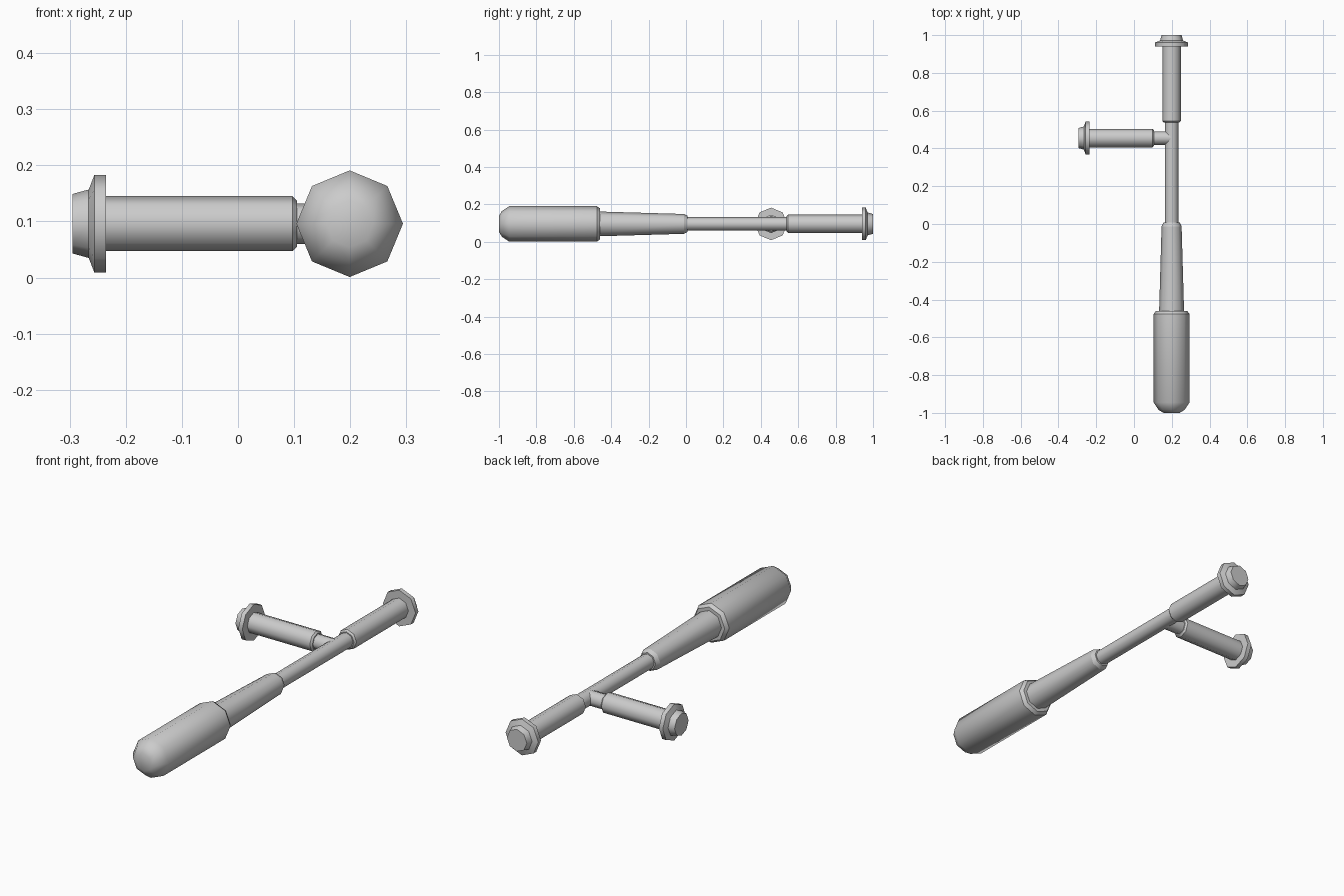
import bpy, bmesh
from math import cos, sin, tau
from mathutils import Vector

if "Cube" in bpy.data.objects:
    bpy.data.objects.remove(bpy.data.objects["Cube"])

SIDES = 8
AX, AZ = 0.199, 0.096     # main shaft axis
SIDE_Y = 0.455            # side handle position along the shaft


def lathe(name, profile, origin, axis, u, v, soft=0):
    """Spin (distance, radius) pairs round an axis; first `soft` rings stay smooth."""
    o, axis, u, v = map(Vector, (origin, axis, u, v))
    bm = bmesh.new()
    rings = []
    for d, r in profile:
        c = o + axis * d
        rings.append([bm.verts.new(c + u * (r * cos(tau * i / SIDES)) + v * (r * sin(tau * i / SIDES)))
                      for i in range(SIDES)])
    for a, b in zip(rings, rings[1:]):
        for i in range(SIDES):
            j = (i + 1) % SIDES
            bm.faces.new((a[i], a[j], b[j], b[i]))
    bm.faces.new(rings[0])
    bm.faces.new(rings[-1])
    bmesh.ops.recalc_face_normals(bm, faces=bm.faces)
    for f in bm.faces:
        f.smooth = True
    # crisp steps between sections, soft round the barrel
    for ring in rings[soft:]:
        for i in range(SIDES):
            bm.edges.get((ring[i], ring[(i + 1) % SIDES])).smooth = False
    me = bpy.data.meshes.new(name)
    bm.to_mesh(me)
    bm.free()
    ob = bpy.data.objects.new(name, me)
    bpy.context.collection.objects.link(ob)
    return ob


def grip(end, start):
    """Profile of a grip with chamfered shoulder, flange and pommel."""
    return [(start, 0.036), (start, 0.041), (start + 0.008, 0.049),
            (end - 0.060, 0.049), (end - 0.060, 0.087), (end - 0.039, 0.087),
            (end - 0.029, 0.061), (end, 0.053)]


# main shaft: domed head, tapered middle, thin rod, rear grip
shaft = [(-1.0, 0.042), (-0.985, 0.068), (-0.945, 0.095), (-0.477, 0.095),
         (-0.46, 0.083), (-0.46, 0.066), (-0.012, 0.053), (0.008, 0.043),
         (0.008, 0.036)] + grip(1.0, 0.538)
lathe("main_shaft", shaft, (AX, 0, AZ), (0, 1, 0), (1, 0, 0), (0, 0, 1), soft=3)

# side handle pointing to -x, starting inside the rod
handle = [(0.0, 0.036)] + grip(0.494, 0.094)
lathe("side_handle", handle, (AX, SIDE_Y, AZ), (-1, 0, 0), (0, 1, 0), (0, 0, 1))
